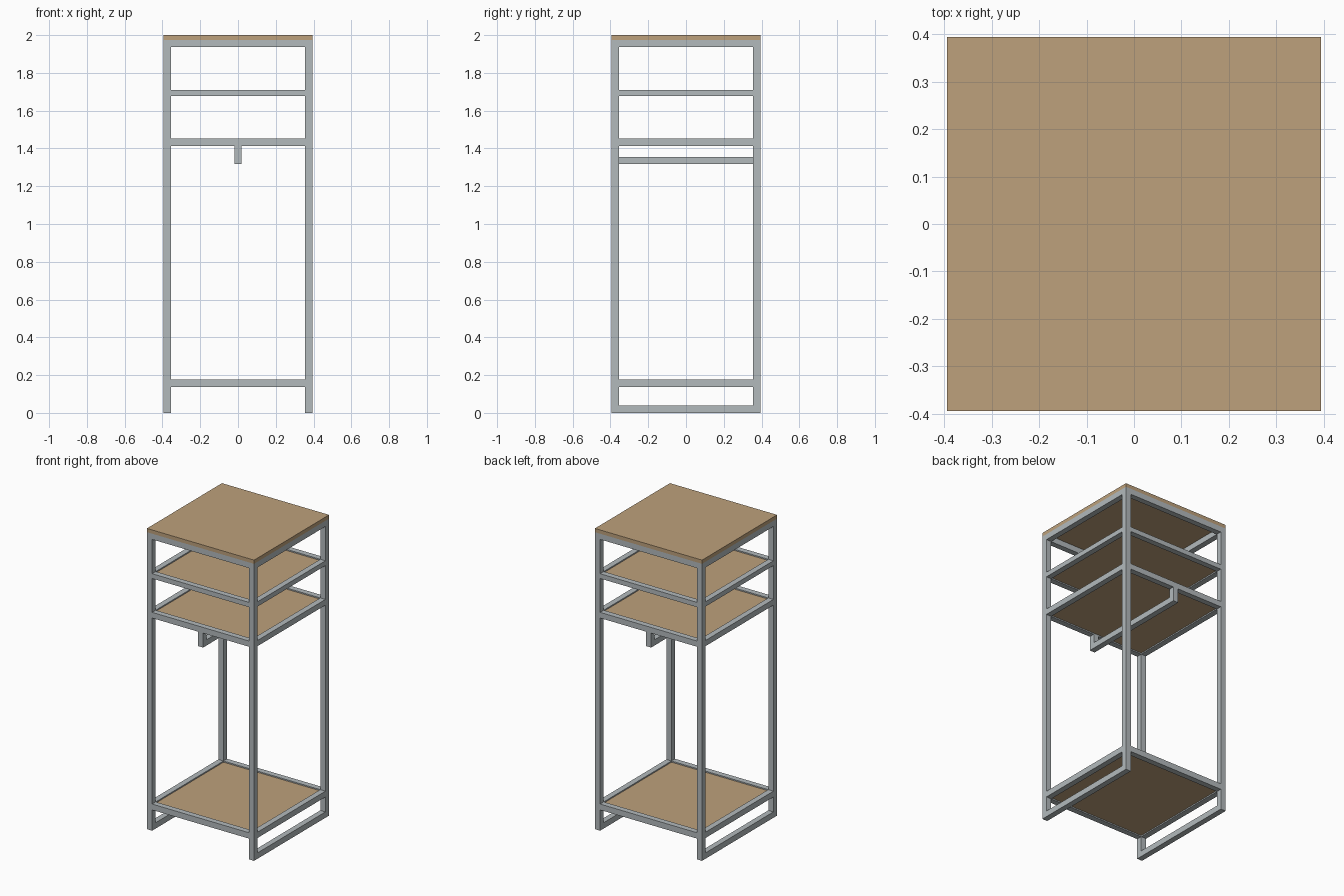
import bpy

if "Cube" in bpy.data.objects:
    bpy.data.objects.remove(bpy.data.objects["Cube"])


def make_material(name, color):
    mat = bpy.data.materials.new(name)
    mat.diffuse_color = (*color, 1.0)
    mat.use_nodes = True
    mat.node_tree.nodes["Principled BSDF"].inputs["Base Color"].default_value = mat.diffuse_color
    return mat


STEEL = make_material("grey steel", (0.45, 0.49, 0.505))
WOOD = make_material("light wood", (0.51, 0.355, 0.2))

HALF = 0.394          # half of the outer width
TUBE = 0.038          # square tube size
INNER = HALF - TUBE   # inner face of the posts
MID = HALF - TUBE / 2
BOARD_BASE = 1.975    # underside of the top board


def box(name, x, y, z, mat):
    """Box from (min, max) ranges on each axis."""
    bpy.ops.mesh.primitive_cube_add(size=1, location=[(a + b) / 2 for a, b in (x, y, z)])
    obj = bpy.context.object
    obj.name = name
    obj.scale = [b - a for a, b in (x, y, z)]
    bpy.ops.object.transform_apply(location=False, rotation=False, scale=True)
    obj.data.materials.append(mat)
    return obj


def edge(side):
    """Range covered by a tube on the negative or positive side."""
    return tuple(sorted((side * INNER, side * HALF)))


SPAN = (-INNER, INNER)

# Corner posts
for sx in (-1, 1):
    for sy in (-1, 1):
        box("corner_post", edge(sx), edge(sy), (0, BOARD_BASE), STEEL)

# Rail frames: name, bottom, top, has an inset shelf
frames = [
    ("top", 1.937, BOARD_BASE, False),
    ("upper_shelf", 1.677, 1.709, True),
    ("middle_shelf", 1.414, 1.452, True),
    ("bottom_shelf", 0.138, 0.177, True),
]
for name, low, high, has_shelf in frames:
    for s in (-1, 1):
        box(name + "_cross_rail", SPAN, edge(s), (low, high), STEEL)
        box(name + "_side_rail", edge(s), SPAN, (low, high), STEEL)
    if has_shelf:
        box(name + "_board", SPAN, SPAN, (low + 0.008, high - 0.008), WOOD)

# Floor runners on the left and right
for s in (-1, 1):
    box("floor_runner", edge(s), SPAN, (0, 0.039), STEEL)

# Hanging bar with a drop at each end
BAR = (-TUBE / 2, TUBE / 2)
for s in (-1, 1):
    box("hanger_drop", BAR, edge(s), (1.318, 1.414), STEEL)
box("hanging_bar", BAR, SPAN, (1.318, 1.356), STEEL)

# Top board
box("top_board", (-HALF, HALF), (-HALF, HALF), (BOARD_BASE, 2.0), WOOD)
